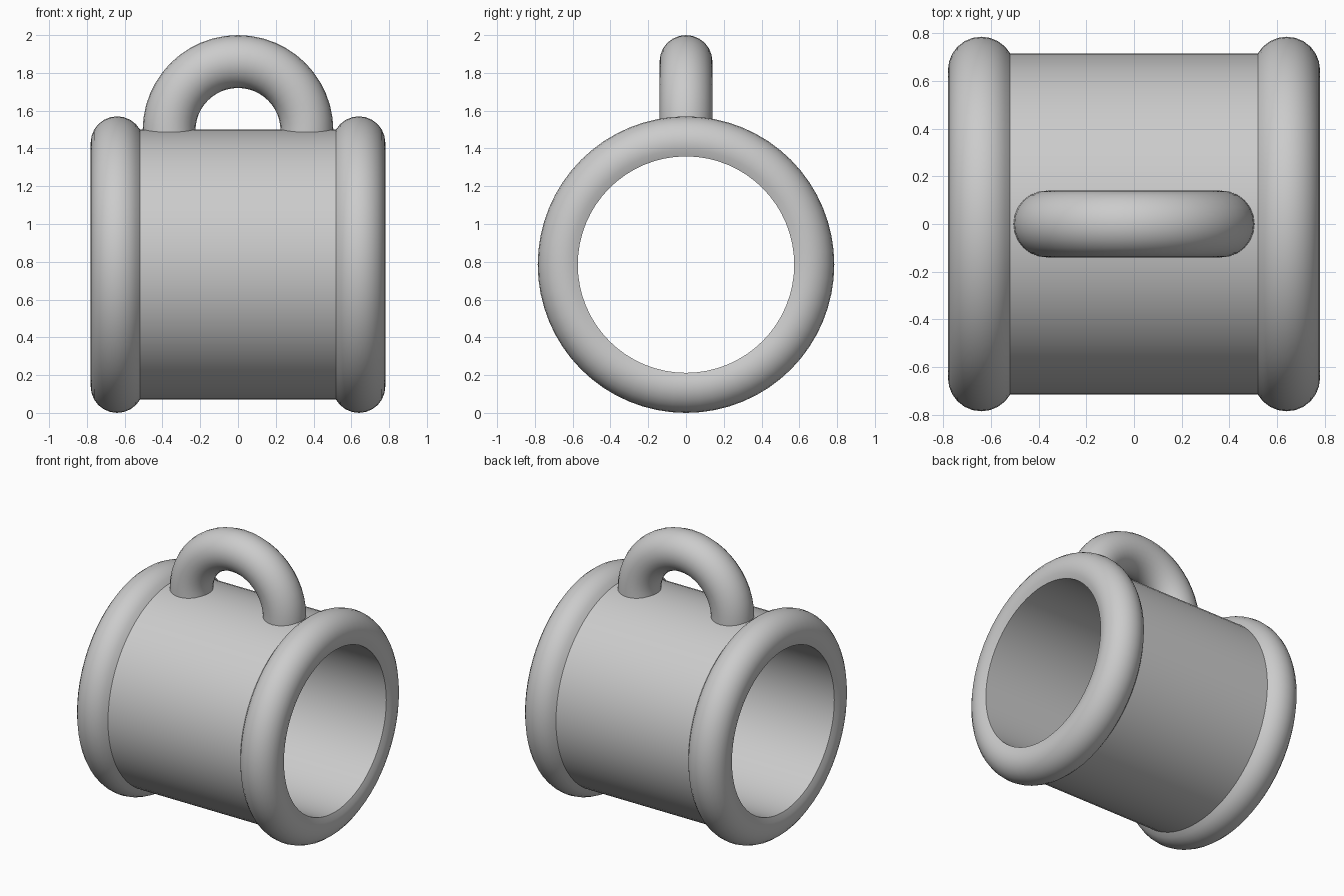
import bpy, bmesh, math
from mathutils import Vector

if "Cube" in bpy.data.objects:
    bpy.data.objects.remove(bpy.data.objects["Cube"])

AXIS_Z = 0.785      # height of the barrel axis
BORE, WALL = 0.573, 0.715
RIM_X, RIM_R, RIM_T = 0.64, 0.645, 0.14

grey = bpy.data.materials.new("grey")
grey.diffuse_color = (0.6, 0.6, 0.6, 1)
grey.use_nodes = True
grey.node_tree.nodes["Principled BSDF"].inputs["Base Color"].default_value = grey.diffuse_color


def skin(name, rings, close_path=False, caps=False):
    """Join equal closed rings of points into a smooth surface."""
    bm = bmesh.new()
    loops = [[bm.verts.new(p) for p in ring] for ring in rings]
    pairs = list(zip(loops, loops[1:]))
    if close_path:
        pairs.append((loops[-1], loops[0]))
    for a, b in pairs:
        for i in range(len(a)):
            j = (i + 1) % len(a)
            bm.faces.new((a[i], a[j], b[j], b[i]))
    if caps:
        bm.faces.new(loops[0])
        bm.faces.new(loops[-1])
    bmesh.ops.recalc_face_normals(bm, faces=bm.faces)
    mesh = bpy.data.meshes.new(name)
    bm.to_mesh(mesh)
    bm.free()
    mesh.materials.append(grey)
    obj = bpy.data.objects.new(name, mesh)
    bpy.context.collection.objects.link(obj)
    bpy.ops.object.select_all(action='DESELECT')
    obj.select_set(True)
    bpy.context.view_layer.objects.active = obj
    bpy.ops.object.shade_smooth_by_angle(angle=math.radians(35))
    return obj


# Barrel: round rims and straight wall in one section, turned about the x axis
rim = []
for deg in range(-30, 151, 15):
    a = math.radians(deg)
    rim.append((RIM_X + RIM_T * math.cos(a), RIM_R + RIM_T * math.sin(a)))
rim[0] = (rim[0][0], BORE)
rim[-1] = (rim[-1][0], WALL)
section = rim + [(-x, r) for x, r in reversed(rim)]
STEPS = 64
barrel = [[(x, r * math.cos(t), AXIS_Z + r * math.sin(t)) for x, r in section]
          for t in (2 * math.pi * i / STEPS for i in range(STEPS))]
skin("barrel", barrel, close_path=True)

# Hanging loop: half ring with short legs sunk into the barrel wall
LOOP_Z, LOOP_R, TUBE, FOOT_Z = 1.495, 0.365, 0.14, 1.44
path = [(Vector((LOOP_R, 0, FOOT_Z)), 0.0)]
for i in range(25):
    a = math.pi * i / 24
    path.append((Vector((LOOP_R * math.cos(a), 0, LOOP_Z + LOOP_R * math.sin(a))), a))
path.append((Vector((-LOOP_R, 0, FOOT_Z)), math.pi))
tube = []
for centre, a in path:
    out = Vector((math.cos(a), 0, math.sin(a)))
    tube.append([centre + TUBE * (math.cos(b) * out + math.sin(b) * Vector((0, 1, 0)))
                 for b in (2 * math.pi * k / 24 for k in range(24))])
skin("hanging_loop", tube, caps=True)
